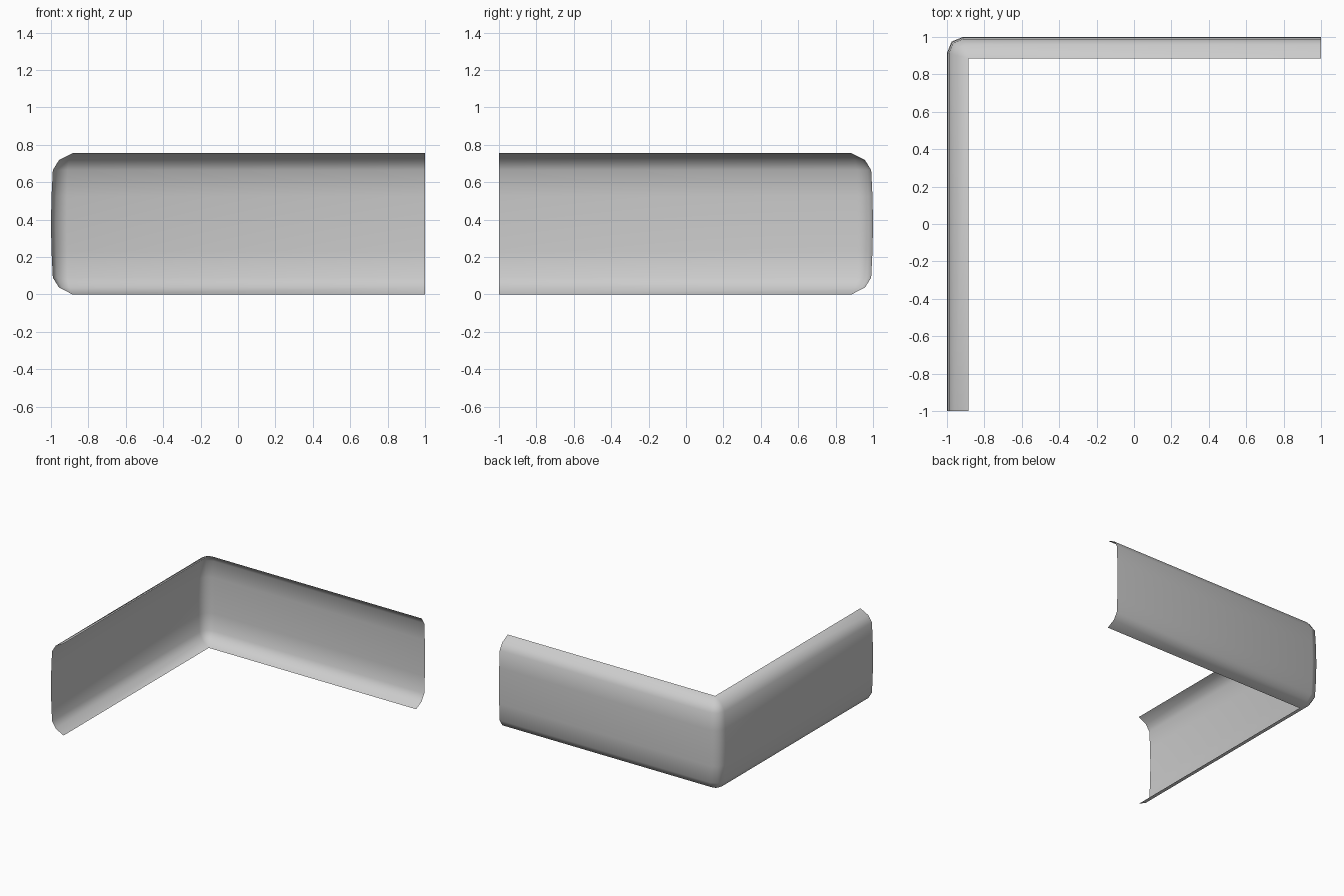
import bpy
import bmesh
from mathutils import Vector

cube = bpy.data.objects.get("Cube")
if cube:
    bpy.data.objects.remove(cube, do_unlink=True)

# One flat grey for the whole sheet
grey = bpy.data.materials.new("Plain grey")
grey.use_nodes = True
colour = (0.6, 0.6, 0.6, 1.0)
grey.diffuse_color = colour
grey.node_tree.nodes["Principled BSDF"].inputs["Base Color"].default_value = colour

HEIGHT = 0.755
LIP = 0.115       # depth of the curled lips
CORNER = 0.085    # corner radius at the outermost point

# Cross-section: (inset from the outer face, height), mirrored about mid height
lower = [(LIP, 0), (0.043, 0.037), (0.01, 0.09), (0.003, 0.23)]
profile = lower + [(0, HEIGHT / 2)] + [(d, HEIGHT - z) for d, z in reversed(lower)]


def path_at(inset):
    """Plan path of the L, from the front end round the corner to the left end."""
    r = CORNER * (1 - inset / LIP)
    edge = 1 - inset
    c = edge - r
    m = c + r * 0.7071
    return [(-edge, -1), (-edge, c), (-m, m), (-c, edge), (1, edge)]


# Sweep the cross-section along the L
bm = bmesh.new()
rows = [[bm.verts.new(Vector((x, y, z))) for x, y in path_at(d)] for d, z in profile]
for low, high in zip(rows, rows[1:]):
    for i in range(len(low) - 1):
        bm.faces.new((low[i], high[i], high[i + 1], low[i + 1]))
bmesh.ops.remove_doubles(bm, verts=bm.verts, dist=0.0005)
for face in bm.faces:
    face.smooth = True

mesh = bpy.data.meshes.new("corner_panel")
bm.to_mesh(mesh)
bm.free()
mesh.materials.append(grey)
panel = bpy.data.objects.new("corner_panel", mesh)
bpy.context.collection.objects.link(panel)
